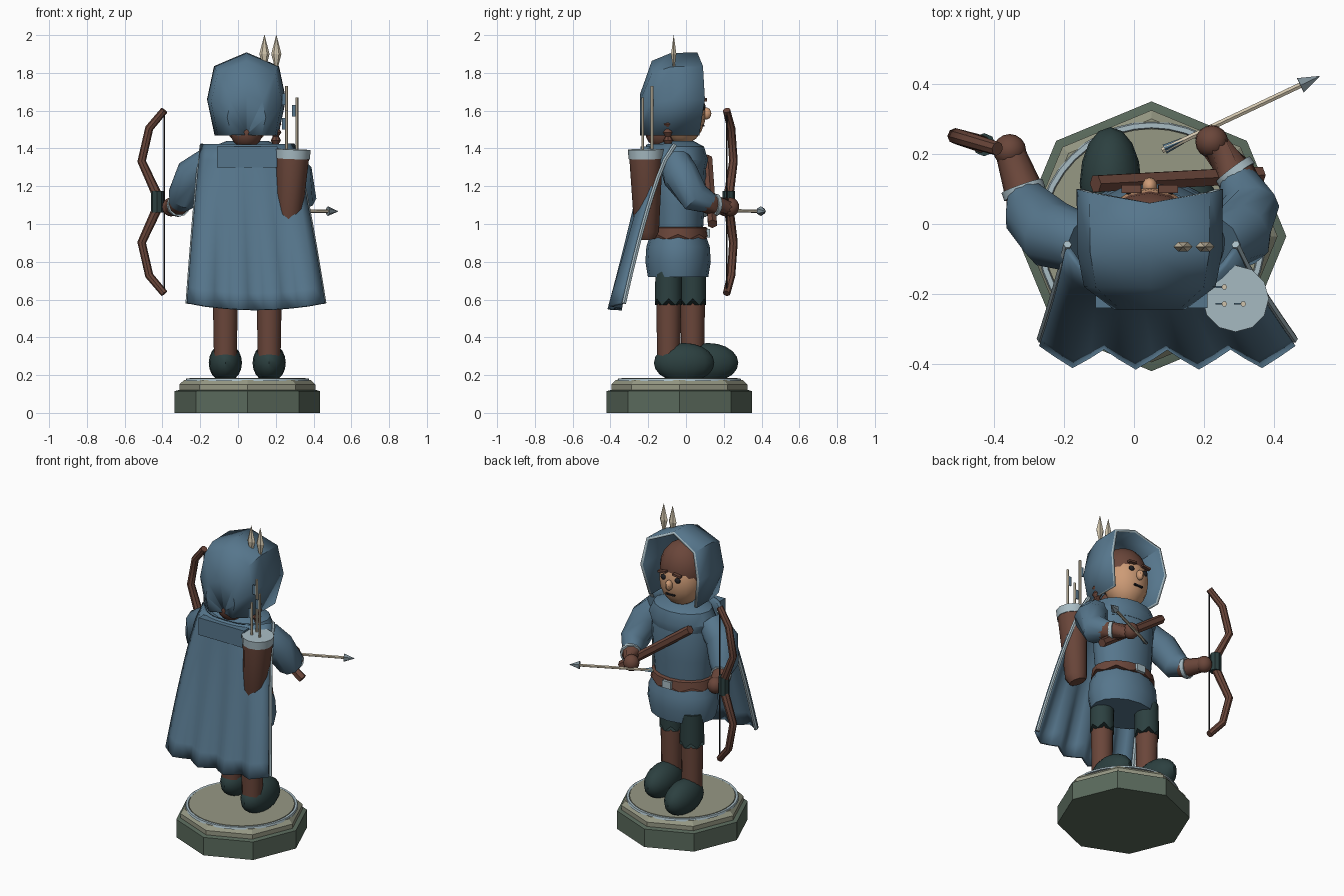
import bpy, bmesh, math
from mathutils import Vector, Matrix

cube = bpy.data.objects.get("Cube")
if cube:
    bpy.data.objects.remove(cube, do_unlink=True)


def material(name, *rgb):
    lin = [((c / 255 + 0.055) / 1.055) ** 2.4 for c in rgb] + [1]
    m = bpy.data.materials.new(name)
    m.use_nodes = True
    m.diffuse_color = lin
    m.node_tree.nodes["Principled BSDF"].inputs["Base Color"].default_value = lin
    return m


CLOTH = material("blue cloth", 86, 118, 140)
LEATHER = material("brown leather", 106, 70, 58)
DARK = material("dark green", 44, 64, 64)
TRIM = material("pale blue trim", 168, 188, 196)
SKIN = material("skin", 205, 155, 118)
BEIGE = material("pale wood", 208, 196, 172)
STONE = material("light stone", 150, 152, 132)
MOSS = material("dark stone", 90, 106, 92)
INK = material("ink", 32, 32, 36)
STEEL = material("steel", 128, 144, 152)


def finish(name, bm, *mats, angle=35):
    bmesh.ops.recalc_face_normals(bm, faces=bm.faces)
    me = bpy.data.meshes.new(name)
    bm.to_mesh(me)
    bm.free()
    for m in mats:
        me.materials.append(m)
    me.shade_smooth()
    me.set_sharp_from_angle(angle=math.radians(angle))
    ob = bpy.data.objects.new(name, me)
    bpy.context.scene.collection.objects.link(ob)
    return ob


def loft(name, rings, *mats, closed=True, angle=35):
    """Skin a list of point rings, capping both ends when closed."""
    bm = bmesh.new()
    vs = [[bm.verts.new(p) for p in ring] for ring in rings]
    n = len(vs[0])
    for a, b in zip(vs, vs[1:]):
        for i in range(n if closed else n - 1):
            j = (i + 1) % n
            bm.faces.new((a[i], a[j], b[j], b[i]))
    if closed:
        bm.faces.new(vs[0])
        bm.faces.new(vs[-1])
    return finish(name, bm, *mats, angle=angle)


def lathe(name, mat, centre, profile, sides=16, flat=1.0, jag=0.0, angle=35):
    """Upright turned shape; jag makes a pointed lower edge."""
    rings = []
    for k, (r, z) in enumerate(profile):
        rings.append([(centre[0] + r * math.cos(math.tau * i / sides),
                       centre[1] + r * flat * math.sin(math.tau * i / sides),
                       z - (jag if k == 0 and i % 2 else 0)) for i in range(sides)])
    return loft(name, rings, mat, angle=angle)


def tube(name, mat, pts, radii, sides=10, angle=40):
    pts = [Vector(p) for p in pts]
    if not isinstance(radii, (list, tuple)):
        radii = [radii] * len(pts)
    rings = []
    for i, p in enumerate(pts):
        t = (pts[min(i + 1, len(pts) - 1)] - pts[max(i - 1, 0)]).normalized()
        ref = Vector((0, 1, 0)) if abs(t.y) < 0.8 else Vector((0, 0, 1))
        u = t.cross(ref).normalized()
        v = t.cross(u)
        rings.append([p + radii[i] * (u * math.cos(a) + v * math.sin(a))
                      for a in (math.tau * k / sides for k in range(sides))])
    return loft(name, rings, mat, angle=angle)


def ball(name, mat, centre, size, floor=None, u=16, v=10):
    bm = bmesh.new()
    bmesh.ops.create_uvsphere(bm, u_segments=u, v_segments=v, radius=1,
                              matrix=Matrix.LocRotScale(Vector(centre), None, Vector(size)))
    if floor is not None:
        for w in bm.verts:
            w.co.z = max(w.co.z, floor)
    return finish(name, bm, mat)


def box(name, mat, centre, size, tilt=0.0):
    bm = bmesh.new()
    bmesh.ops.create_cube(bm, size=1, matrix=Matrix.Translation(centre)
                          @ Matrix.Rotation(tilt, 4, 'Y') @ Matrix.Diagonal((*size, 1)))
    return finish(name, bm, mat)


# Stand
STAND = (0.05, -0.035)
lathe("stand_foot", MOSS, STAND, [(.385, 0), (.385, .115), (.36, .122)], 8, angle=20)
lathe("stand_top", STONE, STAND, [(.36, .115), (.36, .15), (.335, .175)], 8, angle=20)
lathe("stand_ring", TRIM, STAND, [(.328, .17), (.324, .183), (.31, .183), (.306, .17)], 40)
lathe("stand_disc", STONE, STAND, [(.307, .17), (.307, .185)], 40)

# Legs, trousers and boots
for side, x, y in (("right", -.067, .035), ("left", .165, -.092)):
    lathe(side + "_leg", LEATHER, (x, y), [(.06, .27), (.066, .6)], 12)
    lathe(side + "_trouser", DARK, (x, y), [(.072, .605), (.07, .78)], 12, jag=.035)
    ball(side + "_boot", DARK, (x, y + .082, .265), (.088, .16, .105), floor=.182)

# Tunic, belt and shoulder cowl
BODY = (0.05, -0.042)
lathe("skirt", CLOTH, BODY, [(.205, .72), (.222, .8), (.215, .88), (.18, .96)], flat=.78)
lathe("torso", CLOTH, BODY, [(.175, .93), (.19, 1.1), (.2, 1.28), (.17, 1.39), (.1, 1.43)], flat=.74)
lathe("belt", LEATHER, BODY, [(.203, .945), (.195, .98), (.18, .985)], flat=.79, jag=.025)
box("buckle", TRIM, (.05, .117, .952), (.06, .02, .045))
lathe("cowl", CLOTH, BODY, [(.2, 1.29), (.215, 1.34), (.185, 1.41), (.11, 1.44)], flat=.74)
tube("chest_strap", LEATHER, [(-.11, .115, 1.345), (.36, .14, 1.0)], .027, 6)

# Arms
arms = {
    "right": [(-.14, -.06, 1.33), (-.235, -.03, 1.26), (-.29, .03, 1.14), (-.315, .095, 1.1), (-.355, .21, 1.09)],
    "left": [(.24, -.06, 1.33), (.3, -.03, 1.26), (.33, .05, 1.14), (.29, .145, 1.1), (.222, .235, 1.09)],
}
for side, (shoulder, upper, elbow, wrist, hand) in arms.items():
    tube(side + "_sleeve", CLOTH, [shoulder, upper, elbow, wrist], [.085, .098, .085, .05])
    e, w, h = Vector(elbow), Vector(wrist), Vector(hand)
    tube(side + "_glove", LEATHER, [e.lerp(w, .4), w, h], [.06, .056, .042])
    tube(side + "_cuff", TRIM, [w.lerp(h, -.08), w.lerp(h, .12)], .062, 12)
    ball(side + "_hand", LEATHER, hand, (.047, .047, .05))

# Bow
def bow_point(x, z):
    return (x, .215 - .3 * (x + .39), z)


for name, s in (("upper", 1), ("lower", -1)):
    limb = [(-.43, .04), (-.51, .215), (-.47, .39), (-.39, .485)]
    tube(name + "_bow_limb", LEATHER, [bow_point(x, 1.117 + s * d) for x, d in limb],
         [.026, .023, .022, .02], 8)
tube("bow_grip", DARK, [bow_point(-.428, 1.06), bow_point(-.428, 1.175)], .033, 8)
tube("bow_string", INK, [bow_point(-.39, .64), bow_point(-.39, 1.595)], .004, 5)

# Drawn arrow
tail, neck, tip = Vector((.08, .21, 1.07)), Vector((.475, .396, 1.068)), Vector((.53, .422, 1.067))
tube("arrow_shaft", BEIGE, [tail, neck], .009, 6)
tube("arrow_head", STEEL, [neck, tip], [.026, .001], 6)
tube("arrow_fletching", CLOTH, [tail.lerp(neck, .02), tail.lerp(neck, .15)], [.016, .01], 3)

# Quiver and spare arrows
tube("quiver", LEATHER, [(.255, -.205, .93), (.265, -.208, .96), (.288, -.212, 1.35)], [.05, .065, .088], 12)
tube("quiver_rim", TRIM, [(.288, -.212, 1.345), (.29, -.213, 1.395)], [.092, .095], 12)
for i, (x, y, top) in enumerate([(.258, -.18, 1.73), (.312, -.228, 1.67), (.258, -.228, 1.6)]):
    tube(f"spare_shaft_{i}", BEIGE, [(x, y, 1.2), (x, y, top)], .008, 6)
    box(f"spare_fletching_{i}", CLOTH, (x - .01, y, top - .07), (.032, .005, .06))

# Cape: smooth shoulders flaring into a folded hem
COLS, ROWS = 16, 10
rows = []
for r in range(ROWS + 1):
    t = r / ROWS
    row = []
    for c in range(COLS + 1):
        u = 2 * c / COLS - 1
        x = .05 + .045 * t ** .8 + u * (.24 + .121 * t ** .8)
        mid, edge = -.2 - .15 * t, -.07 - .27 * t ** .7
        fold = .028 * t ** 1.5 * (1 - math.cos(math.tau * 4 * c / COLS))
        row.append((x, mid + (edge - mid) * abs(u) ** 3 - fold, 1.42 - t * (.875 - .035 * u * u)))
    rows.append(row)
cape = loft("cape", rows, CLOTH, closed=False, angle=60)
sol = cape.modifiers.new("thickness", 'SOLIDIFY')
sol.thickness, sol.offset = .02, 0
for side, c in (("right", 0), ("left", COLS)):
    tube(side + "_cape_trim", TRIM, [(x, y + .012, z) for x, y, z in (row[c] for row in rows)], .012, 6)
box("cape_collar", CLOTH, (.05, -.215, 1.355), (.32, .05, .11))

# Head, hair and face
HX = .045
ball("head", SKIN, (HX, -.02, 1.59), (.135, .125, .17))
ball("hair", LEATHER, (HX, -.045, 1.645), (.145, .14, .17))
ball("hair_knot", LEATHER, (HX, -.13, 1.485), (.085, .085, .085))
ball("nose", SKIN, (HX, .108, 1.585), (.022, .026, .032), u=10, v=8)
box("mouth", INK, (HX, .093, 1.52), (.06, .012, .01))
for side, s in (("right", -1), ("left", 1)):
    ball(side + "_eye", INK, (HX + s * .05, .092, 1.62), (.019, .012, .017), u=10, v=8)
    box(side + "_brow", LEATHER, (HX + s * .052, .1, 1.657), (.055, .022, .013), tilt=s * .12)
tube("braid", LEATHER, [(.2, -.095, 1.55 - .0215 * i) for i in range(8)],
     [.015, .03, .016, .03, .016, .027, .014, .02], 8)

# Hood: an angular open hoop swept back to the nape
half = [(.16, 1.47, -.03), (.2, 1.66, 0), (.165, 1.83, -.01), (0, 1.9, -.04)]
hoop = [(-x, z, d) for x, z, d in half] + half[-2::-1]
rings = [[(HX + x * s, y + d * (y > 0), 1.47 + (z - 1.47) * s) for x, z, d in hoop]
         for y, s in ((.1, 1), (-.08, .99), (-.175, .9), (-.235, .5), (-.2, .03))]
hood = loft("hood", rings, CLOTH, TRIM, closed=False, angle=50)
sol = hood.modifiers.new("thickness", 'SOLIDIFY')
sol.thickness, sol.offset, sol.material_offset_rim = .018, 0, 1

# Feathers on the hood
for i, x in enumerate((.14, .203)):
    ball_pts = [(x, -.065, z) for z in (1.82, 1.9, 2.0)]
    plume = tube(f"feather_{i}", BEIGE, ball_pts, [.006, .027, .001], 6, angle=20)
    for v in plume.data.vertices:
        v.co.y = -.065 + (v.co.y + .065) * .6
